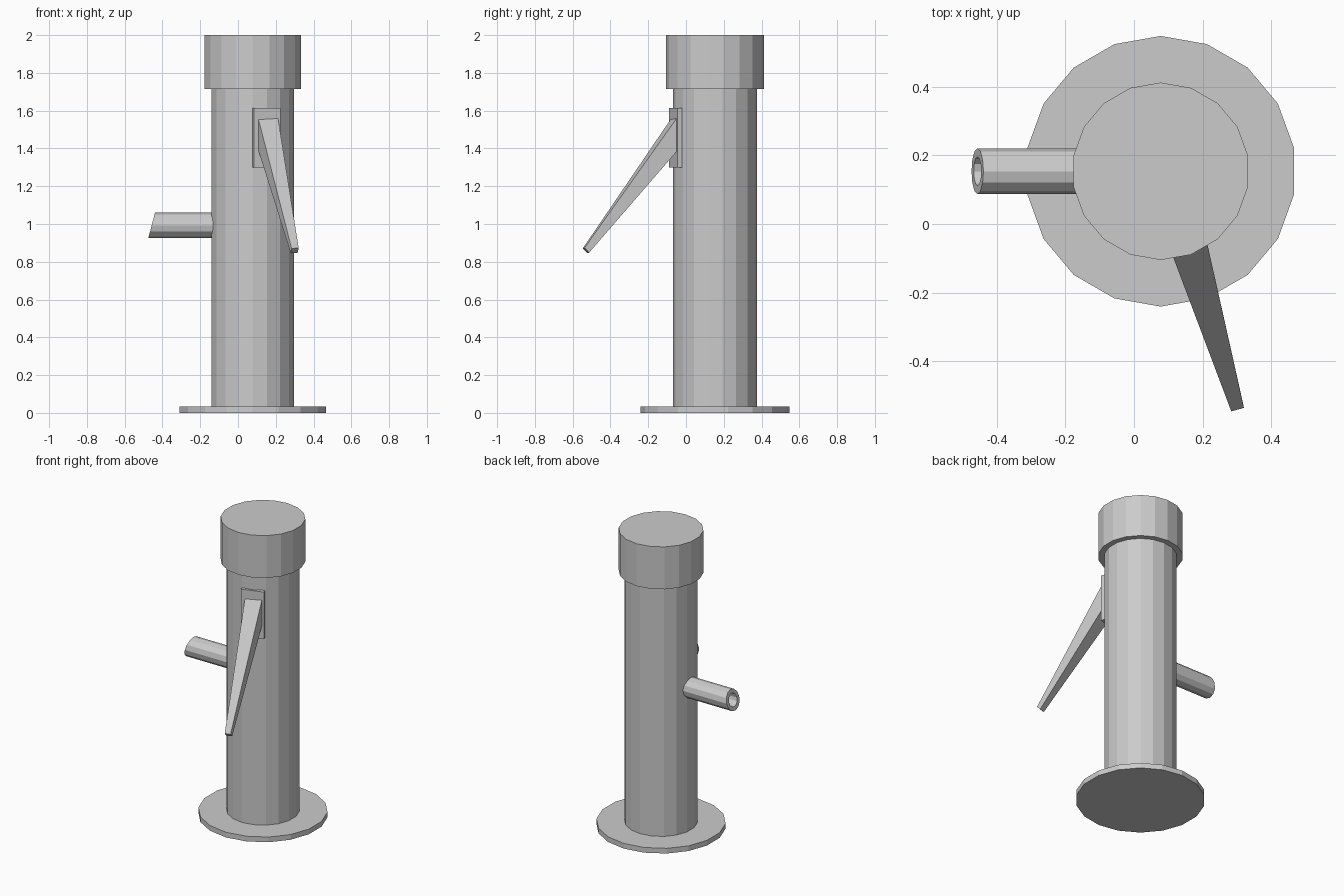
import bpy
from math import sin, cos, pi
from mathutils import Vector

if "Cube" in bpy.data.objects:
    bpy.data.objects.remove(bpy.data.objects["Cube"])

CX, CY = 0.078, 0.154


def add_mesh(name, verts, faces):
    mesh = bpy.data.meshes.new(name)
    mesh.from_pydata([tuple(v) for v in verts], [], faces)
    obj = bpy.data.objects.new(name, mesh)
    bpy.context.collection.objects.link(obj)
    return obj


def loft(name, rings):
    """Skin a list of equal-sized point rings and cap both ends."""
    n = len(rings[0])
    verts = [p for r in rings for p in r]
    faces = [(k * n + i, k * n + (i + 1) % n, (k + 1) * n + (i + 1) % n, (k + 1) * n + i)
             for k in range(len(rings) - 1) for i in range(n)]
    faces.append(tuple(reversed(range(n))))
    faces.append(tuple(range(len(verts) - n, len(verts))))
    return add_mesh(name, verts, faces)


def disc(name, r, z0, z1, n=18):
    ang = [pi / 2 + 2 * pi * i / n for i in range(n)]
    return loft(name, [[(CX + r * cos(a), CY + r * sin(a), z) for a in ang] for z in (z0, z1)])


# Upright body: foot plate, column, cap
disc("base_plate", 0.395, 0.0, 0.035)
disc("column", 0.223, 0.035, 1.715)
disc("cap", 0.259, 1.715, 2.0)

# Hollow spout with slanted mouth, open end facing -x
ZC, SLANT = 0.993, 0.26


def spout_ring(r, x, slant=0.0, n=12):
    pts = []
    for i in range(n):
        a = pi / 2 - 2 * pi * i / n
        z = r * sin(a)
        pts.append((x + slant * z, CY + r * cos(a), ZC + z))
    return pts


loft("spout", [spout_ring(0.067, -0.10), spout_ring(0.067, -0.457, SLANT),
               spout_ring(0.042, -0.457, SLANT), spout_ring(0.042, -0.15)])

# Handle bracket plate, turned to face the lever
left, right = Vector((0.084, -0.090)), Vector((0.225, -0.046))
along = (right - left).normalized()
back = Vector((-along.y, along.x)) * 0.025
foot = [left, right, right + back, left + back]
loft("handle_bracket", [[(p.x, p.y, z) for p in foot] for z in (1.30, 1.615)])

# Tapered lever sloping down and outwards
root = [(0.108, -0.080, 1.39), (0.211, -0.044, 1.39), (0.211, -0.044, 1.567), (0.108, -0.080, 1.556)]
tip = [(0.279, -0.523, 0.846), (0.316, -0.513, 0.848), (0.321, -0.537, 0.874), (0.284, -0.547, 0.870)]
loft("pump_lever", [tip, root])
